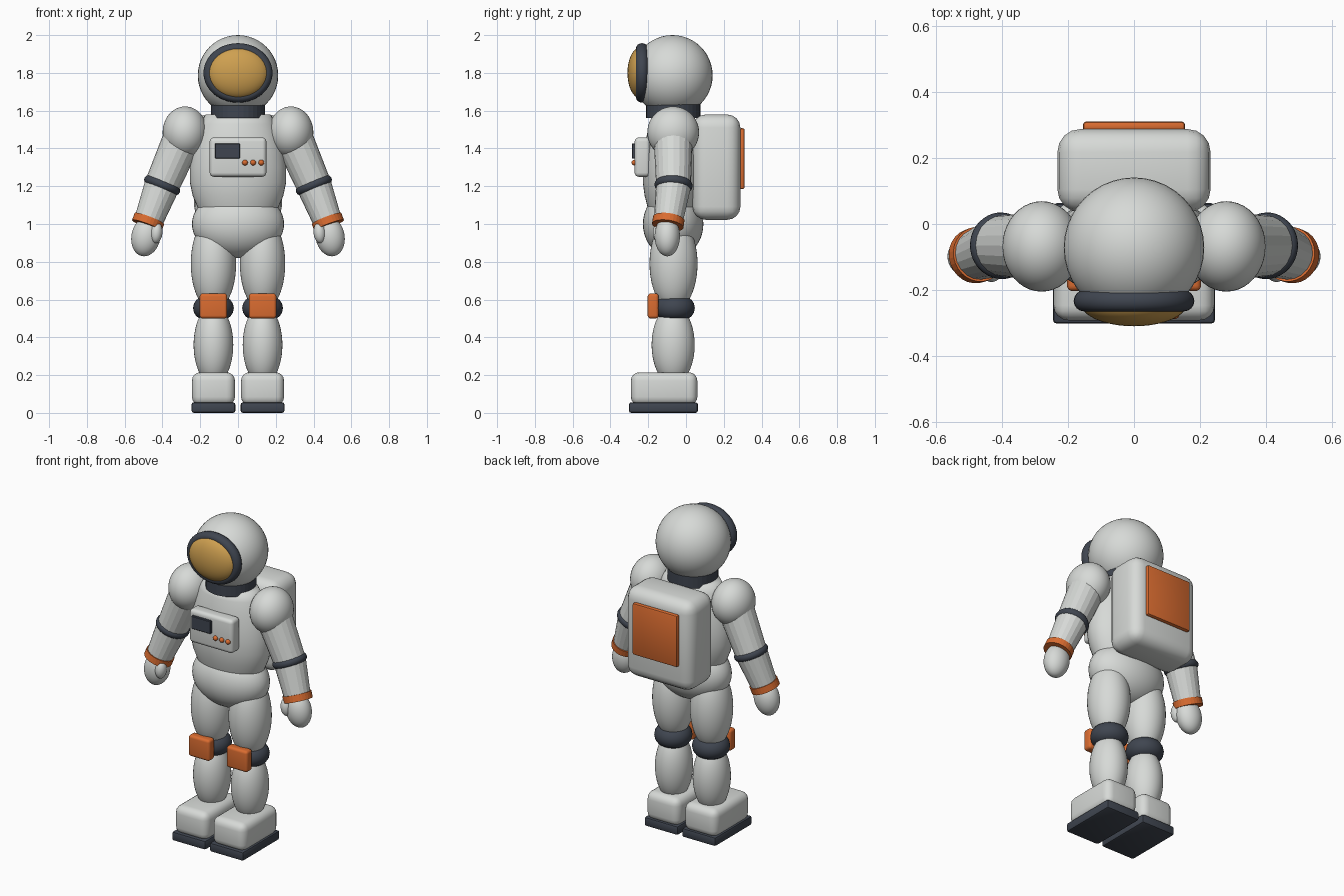
import bpy, bmesh, math
from mathutils import Matrix, Vector

if "Cube" in bpy.data.objects:
    bpy.data.objects.remove(bpy.data.objects["Cube"])


def material(name, rgb):
    m = bpy.data.materials.new(name)
    m.use_nodes = True
    m.diffuse_color = (*rgb, 1)
    bsdf = next(n for n in m.node_tree.nodes if n.type == "BSDF_PRINCIPLED")
    bsdf.inputs["Base Color"].default_value = (*rgb, 1)
    return m


WHITE = material("suit white", (0.68, 0.70, 0.68))
DARK = material("dark rubber", (0.05, 0.06, 0.08))
ORANGE = material("orange trim", (0.70, 0.15, 0.03))
GOLD = material("gold visor", (0.62, 0.35, 0.08))
BODY_Y = -0.068  # depth of the body's centre line


def finish(name, bm, mat, smooth=True):
    bmesh.ops.recalc_face_normals(bm, faces=bm.faces)
    for f in bm.faces:
        f.smooth = smooth
    mesh = bpy.data.meshes.new(name)
    bm.to_mesh(mesh)
    bm.free()
    mesh.materials.append(mat)
    obj = bpy.data.objects.new(name, mesh)
    bpy.context.collection.objects.link(obj)
    return obj


def ellipsoid(name, center, radii, mat, tilt=0.0):
    bm = bmesh.new()
    m = (Matrix.Translation(center) @ Matrix.Rotation(tilt, 4, "Y")
         @ Matrix.Diagonal((*radii, 1)))
    bmesh.ops.create_uvsphere(bm, u_segments=40, v_segments=24, radius=1, matrix=m)
    return finish(name, bm, mat)


def box(name, low, high, bevel, mat, segments=4):
    low, high = Vector(low), Vector(high)
    bm = bmesh.new()
    m = Matrix.Translation((low + high) / 2) @ Matrix.Diagonal((*(high - low), 1))
    bmesh.ops.create_cube(bm, size=1, matrix=m)
    bmesh.ops.bevel(bm, geom=bm.edges[:], offset=bevel, segments=segments,
                    profile=0.5, affect="EDGES")
    obj = finish(name, bm, mat)
    bpy.ops.object.select_all(action="DESELECT")
    obj.select_set(True)
    bpy.context.view_layer.objects.active = obj
    bpy.ops.object.shade_smooth_by_angle(angle=math.radians(35))
    return obj


def tube(name, start, end, r1, r2, mat, sides=20):
    """Flat-sided, optionally tapered cylinder between two points."""
    start, end = Vector(start), Vector(end)
    axis = end - start
    bm = bmesh.new()
    m = (Matrix.Translation((start + end) / 2)
         @ axis.to_track_quat("Z", "Y").to_matrix().to_4x4())
    bmesh.ops.create_cone(bm, cap_ends=True, segments=sides, radius1=r1,
                          radius2=r2, depth=axis.length, matrix=m)
    return finish(name, bm, mat, smooth=False)


def lathe(name, profile, matrix, mat, closed=False):
    """Spin (radius, height) points about the local z axis."""
    bm = bmesh.new()
    verts = [bm.verts.new((r, 0, z)) for r, z in profile]
    pairs = list(zip(verts, verts[1:]))
    if closed:
        pairs.append((verts[-1], verts[0]))
    edges = [bm.edges.new(p) for p in pairs]
    bmesh.ops.spin(bm, geom=verts + edges, cent=(0, 0, 0), axis=(0, 0, 1),
                   angle=math.tau, steps=40)
    bmesh.ops.remove_doubles(bm, verts=bm.verts, dist=0.0001)
    bm.transform(matrix)
    return finish(name, bm, mat)


def ring(name, major, minor, matrix, mat):
    circle = [(major + minor * math.cos(a), minor * math.sin(a))
              for a in (math.tau * i / 16 for i in range(16))]
    return lathe(name, circle, matrix, mat, closed=True)


# Helmet, visor and collar
ellipsoid("helmet", (0, -0.072, 1.787), (0.213,) * 3, WHITE)
ring("visor_rim", 0.151, 0.032,
     Matrix.Translation((0, -0.233, 1.80)) @ Matrix.Diagonal((1, 1, 0.86, 1))
     @ Matrix.Rotation(math.pi / 2, 4, "X"), DARK)
ellipsoid("visor", (0, -0.24, 1.80), (0.162, 0.07, 0.136), GOLD)
tube("collar", (0, BODY_Y, 1.56), (0, BODY_Y, 1.635), 0.144, 0.144, DARK, 32)

# Torso and hips
lathe("torso", [(0, 1.04), (0.19, 1.04), (0.215, 1.09), (0.24, 1.15), (0.255, 1.22),
                (0.255, 1.3), (0.245, 1.38), (0.225, 1.46), (0.20, 1.53),
                (0.172, 1.58), (0, 1.58)],
      Matrix.Translation((0, BODY_Y, 0)) @ Matrix.Diagonal((1, 0.63, 1, 1)), WHITE)
ellipsoid("hips", (0, BODY_Y, 1.0), (0.244, 0.16, 0.18), WHITE)

# Chest control panel
box("chest_panel", (-0.15, -0.272, 1.25), (0.15, -0.19, 1.458), 0.022, WHITE)
box("panel_screen", (-0.122, -0.287, 1.347), (0.01, -0.265, 1.427), 0.003, DARK, 1)
for i in range(3):
    ellipsoid(f"panel_button_{i + 1}", (0.037 + 0.043 * i, -0.273, 1.325),
              (0.015,) * 3, ORANGE)

# Backpack
box("backpack", (-0.232, 0.035, 1.022), (0.232, 0.288, 1.58), 0.07, WHITE)
box("backpack_plate", (-0.155, 0.28, 1.185), (0.155, 0.311, 1.507), 0.011, ORANGE, 2)

for side, s in (("right", -1), ("left", 1)):
    # Leg
    x = 0.13 * s
    ellipsoid(f"{side}_thigh", (x, -0.066, 0.79), (0.12, 0.127, 0.25), WHITE)
    ring(f"{side}_knee", 0.046, 0.062, Matrix.Translation((x, -0.061, 0.555)), DARK)
    box(f"{side}_knee_pad", (x - 0.073, -0.203, 0.5), (x + 0.073, -0.145, 0.632),
        0.016, ORANGE)
    ellipsoid(f"{side}_shin", (x, -0.068, 0.36), (0.105, 0.114, 0.21), WHITE)
    box(f"{side}_boot", (x - 0.114, -0.292, 0.04), (x + 0.114, 0.06, 0.215),
        0.045, WHITE)
    box(f"{side}_sole", (x - 0.116, -0.302, 0), (x + 0.116, 0.063, 0.056),
        0.012, DARK, 2)

    # Arm, hanging outward with the forearm bent slightly forward
    shoulder = Vector((0.28 * s, -0.068, 1.485))
    elbow = Vector((0.402 * s, -0.066, 1.205))
    wrist = Vector((0.476 * s, -0.094, 1.01))
    ellipsoid(f"{side}_shoulder", shoulder, (0.119, 0.137, 0.137), WHITE)
    tube(f"{side}_upper_arm", shoulder, elbow, 0.105, 0.092, WHITE)
    tube(f"{side}_forearm", elbow, wrist, 0.093, 0.076, WHITE)
    turn = (wrist - shoulder).to_track_quat("Z", "Y").to_matrix().to_4x4()
    ring(f"{side}_elbow_band", 0.076, 0.025, Matrix.Translation(elbow) @ turn, DARK)
    along = (wrist - elbow).normalized() * 0.02
    tube(f"{side}_wrist_band", wrist - along, wrist + along, 0.084, 0.084, ORANGE, 28)
    ellipsoid(f"{side}_glove", (0.487 * s, -0.099, 0.935), (0.077, 0.067, 0.107),
              WHITE, -0.2 * s)
    ellipsoid(f"{side}_thumb", (0.432 * s, -0.14, 0.953), (0.032, 0.036, 0.055),
              WHITE, -0.1 * s)
